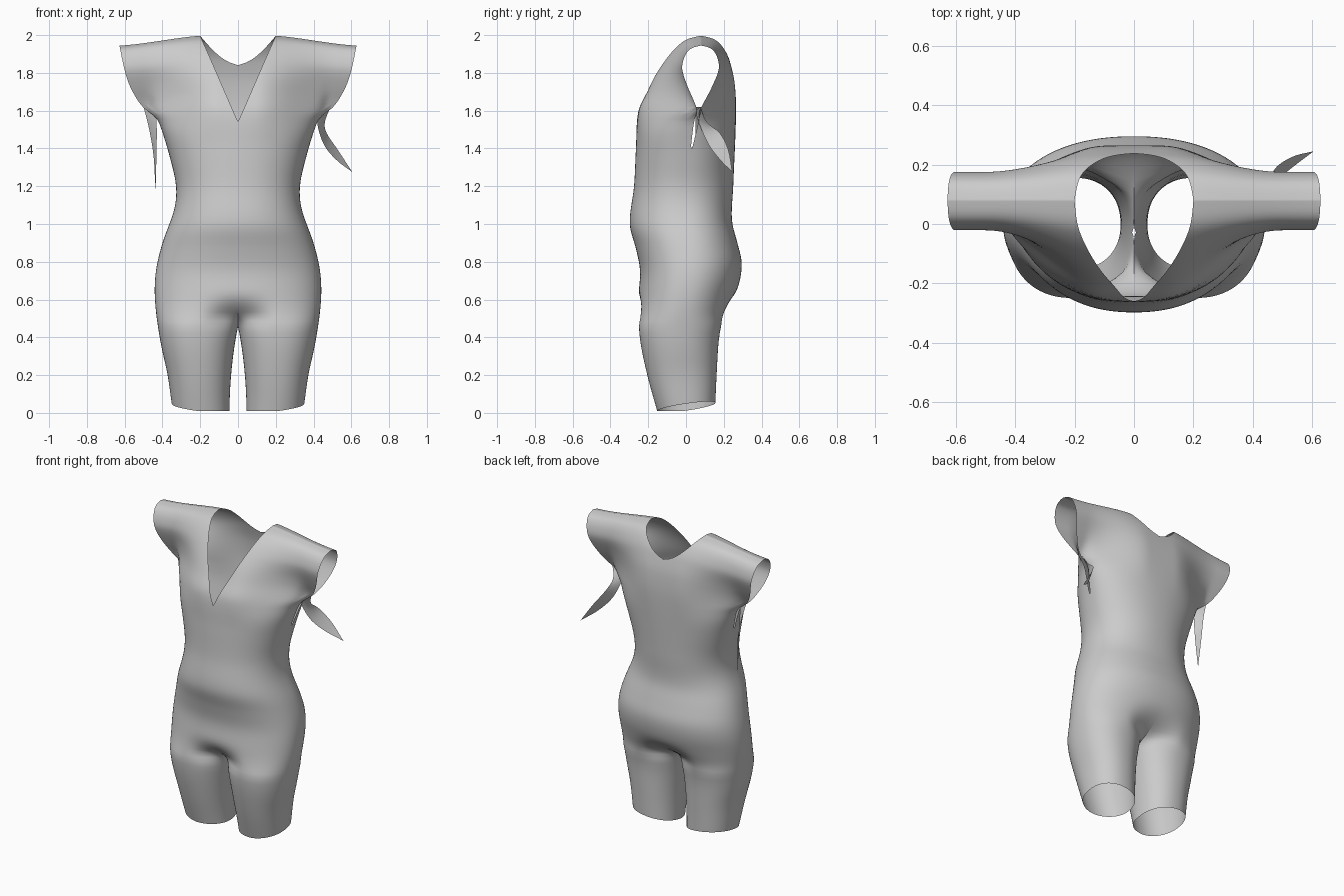
import bpy, bmesh, math

if "Cube" in bpy.data.objects:
    bpy.data.objects.remove(bpy.data.objects["Cube"])


def curve(pts):
    """Smooth interpolator through (z, value) pairs."""
    n = len(pts)
    slopes = []
    for i in range(n):
        a, b = pts[max(i - 1, 0)], pts[min(i + 1, n - 1)]
        slopes.append((b[1] - a[1]) / (b[0] - a[0]))

    def f(z):
        if z <= pts[0][0]:
            return pts[0][1]
        for i in range(n - 1):
            (z0, v0), (z1, v1) = pts[i], pts[i + 1]
            if z <= z1:
                h = z1 - z0
                t = (z - z0) / h
                return ((2*t**3 - 3*t*t + 1) * v0 + (t**3 - 2*t*t + t) * h * slopes[i]
                        + (3*t*t - 2*t**3) * v1 + (t**3 - t*t) * h * slopes[i + 1])
        return pts[-1][1]
    return f


def ramp(a, b, v):
    t = min(max((v - a) / (b - a), 0), 1)
    return t * t * (3 - 2 * t)


# Silhouettes read against height
outer = curve([(0, .35), (.2, .375), (.4, .415), (.6, .44), (.75, .435), (.9, .4),
               (1.08, .337), (1.2, .328), (1.35, .36), (1.5, .405), (1.57, .435),
               (1.63, .505), (1.75, .57), (1.85, .6), (2, .628)])
front_y = curve([(0, -.15), (.2, -.205), (.4, -.245), (.6, -.253), (.75, -.243), (.87, -.265),
                 (1, -.298), (1.2, -.275), (1.4, -.265), (1.6, -.252), (1.7, -.205),
                 (1.8, -.155), (1.9, -.088), (1.96, -.03), (1.985, .015), (2, .08)])
back_y = curve([(0, .155), (.2, .163), (.4, .175), (.5, .2), (.6, .25), (.7, .285), (.8, .295),
                (.9, .272), (1.02, .243), (1.2, .25), (1.6, .265), (1.75, .257), (1.84, .238),
                (1.9, .217), (1.96, .178), (1.985, .14), (2, .08)])
seam_y = curve([(0, 0), (.4, -.03), (.8, .02), (1.1, -.01), (1.4, .03), (1.6, .065), (1.8, .075), (2, .08)])
sleeve_gap = curve([(1.6, 0), (1.67, .03), (1.75, .065), (1.85, .097), (1.92, .09), (1.97, .066),
                    (1.99, .038), (2, 0)])


def inner(z, side):
    """Inner edge: leg gap below the crotch, neckline above."""
    if z < .46:
        return .045 * (1 - (z / .46) ** 2)
    if side < 0:
        return .2 * max(z - 1.54, 0) / .46
    return .2 * (max(z - 1.84, 0) / .16) ** .6


def fullness(x, z, xi, xo):
    """How far the cloth bulges from the side seam, 0 to 1."""
    r = min(x / min(xo, .46), 1)
    body = max(1 - r ** 2.2, 0) ** (1 / 2.2)
    chest = 1 - ramp(.1, .5, x)
    w = ramp(1.4, 1.8, z)
    s = body * (1 - w) + chest * w
    k = 1 if z <= .46 else max(1 - (z - .46) / .2, 0) ** 2.2
    if k > 0:
        c, h = (xi + xo) / 2, (xo - xi) / 2
        leg = max(1 - min(abs(x - c) / h, 1) ** 2.2, 0) ** (1 / 2.2)
        if x < c:   # soften the crease above the crotch
            m = ramp(.45, .52, z)
            leg = leg * (1 - m) + m * (.25 + .75 * ramp(0, c, x))
        s = k * leg + (1 - k) * s
    return s


def make_object(name, bm):
    bmesh.ops.recalc_face_normals(bm, faces=bm.faces)
    for f in bm.faces:
        f.smooth = True
    me = bpy.data.meshes.new(name)
    bm.to_mesh(me)
    bm.free()
    ob = bpy.data.objects.new(name, me)
    bpy.context.collection.objects.link(ob)
    return ob


def add_grid(bm, rows):
    vs = [[bm.verts.new(p) for p in row] for row in rows]
    for a, b in zip(vs, vs[1:]):
        for i in range(len(a) - 1):
            bm.faces.new((a[i], a[i + 1], b[i + 1], b[i]))


# Suit: half a front and half a back panel, welded at the seams, then mirrored
heights = ([.46 * i / 12 for i in range(12)] + [.46 + 1.08 * i / 44 for i in range(44)]
           + [1.54 + .3 * i / 14 for i in range(14)]
           + [1.84 + .16 * math.sin(math.pi / 2 * i / 18) for i in range(19)])
COLS = 36
bm = bmesh.new()
for side in (-1, 1):
    rows = []
    for z in heights:
        xi, xo, mid = inner(z, side), outer(z), seam_y(z)
        reach = abs((front_y if side < 0 else back_y)(z) - mid)
        gap = max(sleeve_gap(z), 0)
        row = []
        for i in range(COLS + 1):
            x = xi + (xo - xi) * (1 - math.cos(math.pi * i / COLS)) / 2
            y = mid + side * (gap + (reach - gap) * fullness(x, z, xi, xo))
            # tilted leg hem and sloping shoulder
            hem = max(1 - z / .3, 0) * max(.045 * (y + .15) / .3 + .02 * (x - .2) / .16, 0)
            drop = .055 * ramp(.12, .68, x) / .97 * max((z - 1.5) / .5, 0)
            row.append((x, y, z + hem - drop))
        rows.append(row)
    add_grid(bm, rows)
bmesh.ops.remove_doubles(bm, verts=bm.verts, dist=.0002)
suit = make_object("suit_body", bm)
mirror = suit.modifiers.new("Mirror", 'MIRROR')
mirror.merge_threshold = .0005
smooth = suit.modifiers.new("Soften", 'SMOOTH')
smooth.factor, smooth.iterations = .5, 3


def ribbon(name, edge_a, edge_b, steps=16):
    """Tapered strip of cloth between two edge paths."""
    ts = [i / (len(edge_a) - 1) for i in range(len(edge_a))]
    paths = [[curve([(t, p[k]) for t, p in zip(ts, e)]) for k in range(3)] for e in (edge_a, edge_b)]
    rows = []
    for j in range(steps + 1):
        a, b = ([f(j / steps) for f in p] for p in paths)
        rows.append([[a[k] + (b[k] - a[k]) * i / 4 for k in range(3)] for i in range(5)])
    bm = bmesh.new()
    add_grid(bm, rows)
    bmesh.ops.remove_doubles(bm, verts=bm.verts, dist=.0002)
    return make_object(name, bm)


# Loose sleeve ties, one flying out and one hanging
ribbon("right_sleeve_tie",
       [(.43, .05, 1.6), (.42, .07, 1.53), (.455, .12, 1.42), (.52, .18, 1.34), (.605, .245, 1.275)],
       [(.49, .075, 1.62), (.46, .11, 1.54), (.47, .18, 1.48), (.53, .225, 1.39), (.605, .245, 1.275)])
ribbon("left_sleeve_tie",
       [(-.435, .05, 1.62), (-.43, .05, 1.5), (-.432, .06, 1.35), (-.437, .08, 1.16)],
       [(-.5, .08, 1.62), (-.47, .09, 1.5), (-.446, .1, 1.35), (-.437, .08, 1.16)])
